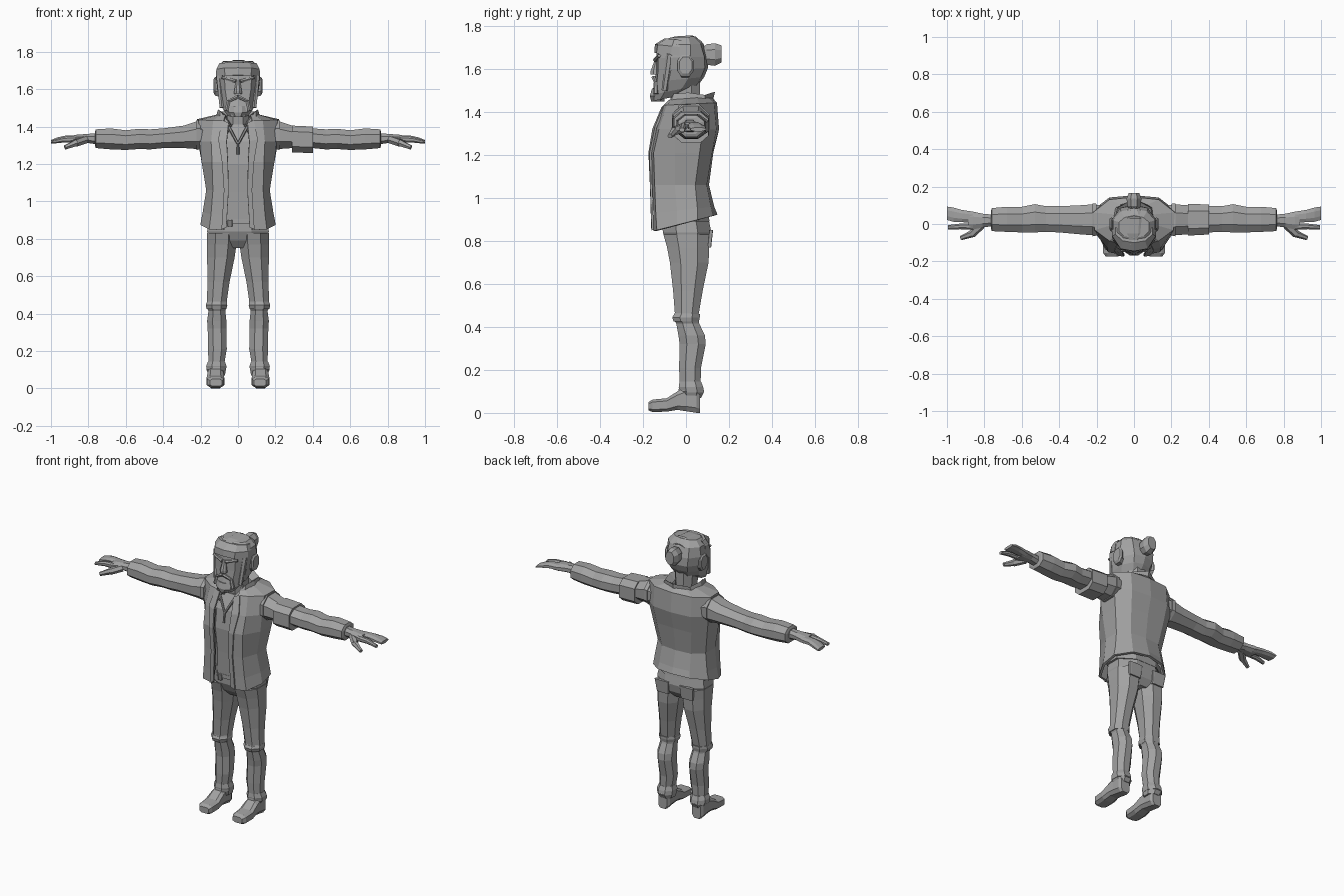
import bpy, bmesh, math
from mathutils import Vector

grey = bpy.data.materials.new("plain_grey")
grey.diffuse_color = (0.36, 0.36, 0.36, 1)


def loft(name, rings, closed=True, mirror=False, thick=0):
    """Skin a list of point rings; closed lofts are capped."""
    bm = bmesh.new()
    vs = [[bm.verts.new(p) for p in r] for r in rings]
    n = len(vs[0])
    for a, b in zip(vs, vs[1:]):
        for i in range(n if closed else n - 1):
            j = (i + 1) % n
            bm.faces.new((a[i], a[j], b[j], b[i]))
    if closed:
        bm.faces.new(vs[0])
        bm.faces.new(vs[-1])
    bmesh.ops.recalc_face_normals(bm, faces=bm.faces)
    me = bpy.data.meshes.new(name)
    bm.to_mesh(me)
    bm.free()
    me.materials.append(grey)
    ob = bpy.data.objects.new(name, me)
    bpy.context.collection.objects.link(ob)
    if thick:
        m = ob.modifiers.new("thickness", 'SOLIDIFY')
        m.thickness, m.offset = thick, 0
    if mirror:
        ob.modifiers.new("mirror", 'MIRROR')
    return ob


def octa(axis, t, a0, a1, b0, b1, c=0.28):
    """Chamfered box section across an axis at position t."""
    da, db = (a1 - a0) * c, (b1 - b0) * c
    pts = [(a0 + da, b0), (a1 - da, b0), (a1, b0 + db), (a1, b1 - db),
           (a1 - da, b1), (a0 + da, b1), (a0, b1 - db), (a0, b0 + db)]
    order = {'X': lambda a, b: (t, a, b), 'Y': lambda a, b: (a, t, b),
             'Z': lambda a, b: (a, b, t)}[axis]
    return [order(a, b) for a, b in pts]


def tube(name, axis, sections, mirror=False, c=0.28):
    return loft(name, [octa(axis, *s, c=c) for s in sections], mirror=mirror)


def half_ring(pts, z, slope=0.0, y0=-0.15):
    """Mirror a front-to-back half outline; height rises towards the back."""
    r = [(x, y, z + slope * (y - y0)) for x, y in pts]
    return r + [(-x, y, w) for x, y, w in reversed(r) if x > 1e-4]


def rod(name, a, b, r0, r1, mirror=False, sides=6):
    """Tapered rod between two points."""
    a, b = Vector(a), Vector(b)
    q = (b - a).to_track_quat('Z', 'Y')
    rings = [[p + q @ Vector((r * math.cos(k * math.tau / sides),
                              r * math.sin(k * math.tau / sides), 0))
              for k in range(sides)] for p, r in ((a, r0), (b, r1))]
    return loft(name, rings, mirror=mirror)


# jacket: open-fronted shell with flared, rising hem
jacket = [
    (0.845, .26, [(.075, -.145), (.15, -.13), (.195, -.04), (.19, .05), (.11, .12), (0, .14)]),
    (0.93, .1, [(.065, -.145), (.14, -.135), (.182, -.04), (.18, .05), (.105, .11), (0, .125)]),
    (1.06, 0, [(.055, -.15), (.13, -.14), (.163, -.05), (.163, .04), (.1, .09), (0, .1)]),
    (1.21, 0, [(.06, -.157), (.135, -.145), (.188, -.05), (.188, .06), (.12, .115), (0, .12)]),
    (1.32, 0, [(.07, -.135), (.14, -.12), (.2, -.05), (.208, .075), (.13, .135), (0, .147)]),
    (1.425, .05, [(.075, -.1), (.13, -.085), (.205, -.03), (.213, .06), (.13, .125), (0, .138)]),
    (1.46, 0, [(.065, -.065), (.085, -.05), (.1, 0), (.1, .05), (.07, .1), (0, .12)]),
]
rings = []
for z, s, pts in jacket:
    r = [(x, y, z + s * (y + .15)) for x, y in pts]
    rings.append(r + [(-x, y, w) for x, y, w in reversed(r[:-1])])
loft("jacket", rings, closed=False, thick=0.014)

# jacket hem floor, closing the shell around the hips
tube("jacket_lining", 'Z', [(.89, -.17, .17, -.11, .11), (.95, -.17, .17, -.12, .1)])

# lapel folds beside the opening
loft("lapel", [[(.062, -.157, .86), (.05, -.163, 1.06), (.054, -.17, 1.21), (.06, -.152, 1.32), (.05, -.11, 1.42)],
               [(.088, -.155, .85), (.075, -.162, 1.06), (.085, -.165, 1.21), (.105, -.14, 1.33), (.085, -.1, 1.43)]],
     closed=False, mirror=True, thick=0.01)

# folded hood collar
low = [(.05, -.12, 1.37), (.095, -.075, 1.42), (.115, 0, 1.44), (.095, .085, 1.455), (0, .12, 1.46)]
high = [(.045, -.1, 1.41), (.095, -.055, 1.48), (.105, .01, 1.485), (.085, .085, 1.475), (0, .132, 1.49)]
inner = [(.035, -.085, 1.4), (.07, -.05, 1.45), (.075, .01, 1.45), (.06, .06, 1.45), (0, .09, 1.46)]
loft("collar", [[*r, *[(-x, y, z) for x, y, z in reversed(r[:-1])]] for r in (low, high, inner)],
     closed=False, thick=0.012)

# shirt and drawstring
tube("shirt", 'Z', [(.9, -.14, .14, -.118, .09), (1.05, -.13, .13, -.125, .08), (1.2, -.15, .15, -.135, .1),
                    (1.32, -.15, .15, -.12, .11), (1.41, -.1, .1, -.075, .1)])
rod("neckline", (.05, -.11, 1.4), (.002, -.135, 1.31), .008, .007, mirror=True)
rod("drawstring", (0, -.137, 1.31), (0, -.143, 1.25), .006, .008)

# trousers
tube("hips", 'Z', [(.75, -.05, .05, -.05, .08), (.79, -.155, .155, -.085, .108), (.84, -.165, .165, -.108, .118),
                   (.93, -.15, .15, -.11, .1)])
tube("belt", 'Z', [(.88, -.14, .14, -.12, .1), (.905, -.14, .14, -.12, .1)])
tube("belt_buckle", 'Z', [(.865, -.055, -.03, -.13, -.11), (.9, -.055, -.03, -.13, -.11)])
tube("leg", 'Z', [(.07, .07, .155, -.02, .07), (.1, .065, .168, -.035, .085), (.14, .072, .158, -.03, .068),
                  (.21, .06, .16, -.032, .07), (.32, .062, .162, -.03, .092), (.36, .062, .165, -.035, .088),
                  (.415, .068, .158, -.045, .062), (.44, .058, .17, -.06, .055), (.465, .06, .166, -.052, .06),
                  (.57, .045, .163, -.06, .078), (.7, .018, .165, -.075, .105), (.77, .008, .166, -.088, .108),
                  (.83, .004, .165, -.105, .115)], mirror=True)
tube("knee_fold", 'Z', [(.425, .062, .168, -.058, .06), (.445, .057, .172, -.064, .064),
                        (.46, .062, .168, -.055, .064)], mirror=True)
tube("trouser_cuff", 'Z', [(.095, .064, .168, -.03, .085), (.12, .062, .17, -.034, .08),
                           (.145, .07, .16, -.03, .07)], mirror=True)
# back pockets
tube("back_pocket", 'Z', [(.77, .045, .125, .1, .117), (.85, .04, .135, .108, .126)], mirror=True, c=.1)

# shoes
tube("shoe", 'Y', [(-.175, .085, .15, .012, .05), (-.155, .075, .165, .004, .062), (-.09, .073, .168, .006, .068),
                   (-.04, .077, .163, .014, .1), (.0, .08, .16, .008, .12), (.05, .08, .16, 0, .115),
                   (.066, .09, .15, 0, .1)], mirror=True, c=.2)

# arms: sleeve with elbow bulge and cuff
tube("sleeve", 'X', [(.17, -.055, .1, 1.29, 1.415), (.22, -.06, .105, 1.28, 1.428), (.29, -.055, .1, 1.285, 1.405),
                     (.4, -.045, .095, 1.285, 1.39), (.47, -.042, .095, 1.278, 1.385),
                     (.53, -.045, .106, 1.28, 1.388), (.6, -.045, .092, 1.275, 1.38), (.68, -.042, .092, 1.278, 1.39),
                     (.76, -.038, .085, 1.285, 1.385), (.765, -.025, .07, 1.297, 1.373)], mirror=True)
tube("shoulder_seam", 'X', [(.2, -.062, .108, 1.28, 1.43), (.222, -.066, .11, 1.275, 1.435)], mirror=True)
tube("armband", 'X', [(.29, -.062, .108, 1.262, 1.405), (.4, -.056, .104, 1.258, 1.4)], c=.22)

# hands: palm, joined fingers, index finger and thumb
tube("palm", 'X', [(.755, -.012, .05, 1.305, 1.365), (.81, -.018, .055, 1.313, 1.36),
                   (.86, -.03, .066, 1.31, 1.357), (.885, -.028, .066, 1.312, 1.352)], mirror=True)
tube("fingers", 'X', [(.86, .006, .066, 1.313, 1.353), (.92, .01, .075, 1.318, 1.352),
                      (.965, .012, .088, 1.315, 1.342), (1.0, .022, .093, 1.31, 1.328)], mirror=True)
tube("index_finger", 'X', [(.86, -.03, .004, 1.315, 1.35), (.93, -.028, .002, 1.315, 1.345),
                           (.995, -.03, -.006, 1.308, 1.326)], mirror=True)
rod("thumb_base", (.815, -.005, 1.33), (.868, -.055, 1.312), .022, .021, mirror=True)
rod("thumb", (.86, -.05, 1.315), (.925, -.075, 1.288), .02, .012, mirror=True)

# neck
tube("neck", 'Z', [(1.34, -.06, .06, -.06, .075), (1.45, -.058, .058, -.07, .065), (1.56, -.065, .065, -.085, .065)])

# head: jaw, face and skull as one faceted loft
head = [
    (1.452, .2, [(0, -.158), (.035, -.15), (.055, -.12), (.055, -.08), (.03, -.06), (0, -.06)]),
    (1.482, .2, [(0, -.163), (.05, -.15), (.08, -.1), (.08, -.02), (.045, .045), (0, .055)]),
    (1.54, .1, [(0, -.143), (.06, -.135), (.1, -.08), (.1, .01), (.06, .07), (0, .085)]),
    (1.59, .06, [(0, -.14), (.068, -.13), (.11, -.07), (.112, .02), (.07, .088), (0, .102)]),
    (1.65, .03, [(0, -.138), (.072, -.13), (.115, -.07), (.12, .02), (.075, .085), (0, .1)]),
    (1.71, .03, [(0, -.135), (.075, -.122), (.112, -.06), (.112, .02), (.07, .068), (0, .082)]),
    (1.742, .05, [(0, -.075), (.055, -.065), (.08, -.04), (.08, .01), (.05, .035), (0, .045)]),
]
loft("head", [half_ring(p, z, s) for z, s, p in head])

# swept hair front and locks along the crown
loft("hair_fringe", [half_ring(p, z, -.1) for z, p in (
    (1.675, [(0, -.147), (.07, -.137), (.118, -.07), (.118, -.03), (0, -.03)]),
    (1.715, [(0, -.145), (.072, -.132), (.116, -.065), (.116, -.03), (0, -.03)]),
    (1.748, [(0, -.1), (.06, -.09), (.1, -.055), (.1, -.02), (0, -.02)]))])
tube("hair_crown", 'Y', [(-.11, -.04, .03, 1.7, 1.735), (-.05, -.06, .055, 1.7, 1.752),
                         (.03, -.055, .06, 1.7, 1.757), (.075, -.04, .04, 1.68, 1.728)])
# hair bun
tube("hair_bun", 'Y', [(.065, -.02, .02, 1.64, 1.69), (.095, -.035, .035, 1.62, 1.715),
                       (.135, -.04, .04, 1.615, 1.72), (.165, -.028, .028, 1.63, 1.71)])

# ears and sideburns
tube("ear", 'X', [(.1, -.035, .025, 1.56, 1.655), (.122, -.04, .035, 1.565, 1.665),
                  (.13, -.03, .028, 1.58, 1.655)], mirror=True, c=.25)
rod("sideburn", (.1, -.075, 1.67), (.086, -.1, 1.5), .018, .014, mirror=True)

# brows, nose, moustache and beard
rod("brow", (.012, -.143, 1.642), (.085, -.125, 1.662), .011, .008, mirror=True)
tube("nose", 'Z', [(1.575, -.022, .022, -.165, -.12), (1.59, -.02, .02, -.165, -.12),
                   (1.65, -.01, .01, -.143, -.12)])
rod("moustache", (0, -.15, 1.56), (.052, -.14, 1.535), .011, .008, mirror=True)
rod("moustache_end", (.05, -.14, 1.54), (.062, -.14, 1.485), .01, .012, mirror=True)
tube("beard", 'Z', [(1.45, -.03, .03, -.162, -.1), (1.475, -.05, .05, -.168, -.1), (1.51, -.045, .045, -.158, -.1)])
